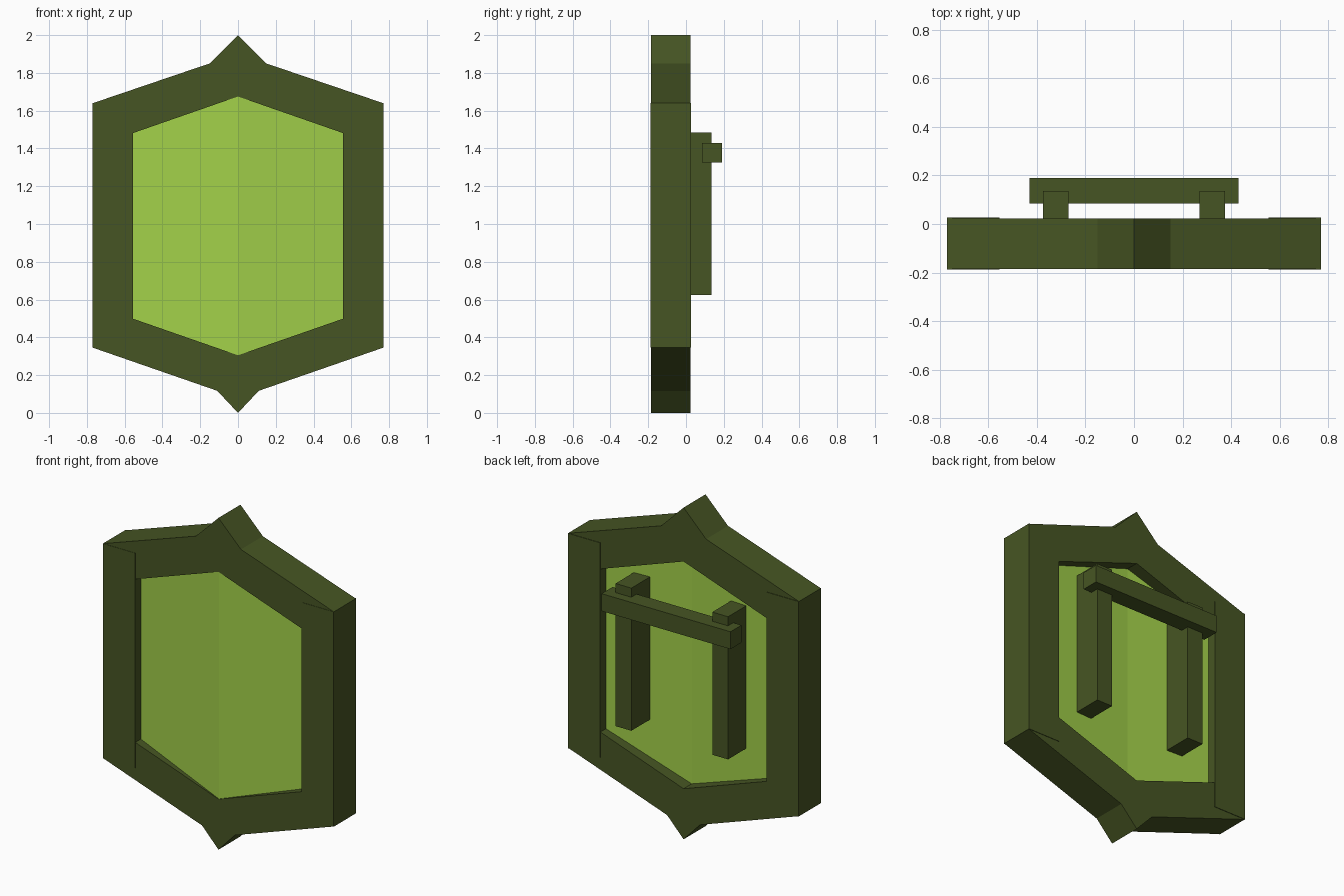
import bpy
import bmesh

old = bpy.data.objects.get("Cube")
if old:
    bpy.data.objects.remove(old, do_unlink=True)


def material(name, rgb):
    mat = bpy.data.materials.new(name)
    mat.use_nodes = True
    mat.diffuse_color = (*rgb, 1)
    bsdf = next(n for n in mat.node_tree.nodes if n.type == 'BSDF_PRINCIPLED')
    bsdf.inputs["Base Color"].default_value = (*rgb, 1)
    return mat


olive = material("dark olive", (0.062, 0.091, 0.017))
lime = material("lime green", (0.36, 0.63, 0.067))


def finish(name, bm, mat):
    bmesh.ops.recalc_face_normals(bm, faces=bm.faces)
    mesh = bpy.data.meshes.new(name)
    bm.to_mesh(mesh)
    bm.free()
    mesh.materials.append(mat)
    obj = bpy.data.objects.new(name, mesh)
    bpy.context.collection.objects.link(obj)
    return obj


def box(name, x, y, z, mat):
    bm = bmesh.new()
    bmesh.ops.create_cube(bm, size=1)
    for v in bm.verts:
        v.co = [(a + b) / 2 + c * (b - a) for (a, b), c in zip((x, y, z), v.co)]
    return finish(name, bm, mat)


def symmetric_slab(name, half, y0, y1, mat):
    """Extrude an outline in y; half runs from x = 0 around to x = 0."""
    outline = half + [(-x, z) for x, z in reversed(half) if x > 0]
    bm = bmesh.new()
    face = bm.faces.new([bm.verts.new((x, y0, z)) for x, z in outline])
    moved = bmesh.ops.extrude_face_region(bm, geom=[face])["geom"]
    bmesh.ops.translate(bm, vec=(0, y1 - y0, 0),
                        verts=[g for g in moved if isinstance(g, bmesh.types.BMVert)])
    return finish(name, bm, mat)


# Pointed top and bottom of the frame
symmetric_slab("frame_top", [(0, 2), (0.15, 1.85), (0.768, 1.64), (0.765, 1.47),
                             (0.56, 1.48), (0, 1.675)], -0.186, 0.023, olive)
symmetric_slab("frame_bottom", [(0, 0.305), (0.56, 0.5), (0.765, 0.51), (0.768, 0.345),
                                (0.11, 0.117), (0, 0)], -0.186, 0.023, olive)

# Side rails and rear posts
for side, s in (("left", 1), ("right", -1)):
    box(side + "_rail", sorted((s * 0.555, s * 0.77)), (-0.188, 0.026), (0.345, 1.64), olive)
    box(side + "_post", sorted((s * 0.27, s * 0.375)), (-0.05, 0.135), (0.625, 1.485), olive)

# Rear handle bar
box("handle_bar", (-0.43, 0.43), (0.085, 0.19), (1.325, 1.43), olive)

# Panel folded along its centre line, the fold towards the front
bm = bmesh.new()
outline = [(0, 1.69), (0.58, 1.485), (0.58, 0.495), (0, 0.29)]
for s in (1, -1):
    front = [bm.verts.new((s * x, -0.183 + 0.09 * x, z)) for x, z in outline]
    back = [bm.verts.new((s * x, -0.055 + 0.045 * x, z)) for x, z in outline]
    bm.faces.new(front)
    bm.faces.new(back)
    for i in range(3):
        bm.faces.new((front[i], front[i + 1], back[i + 1], back[i]))
bmesh.ops.remove_doubles(bm, verts=bm.verts, dist=0.0001)
finish("folded_panel", bm, lime)
